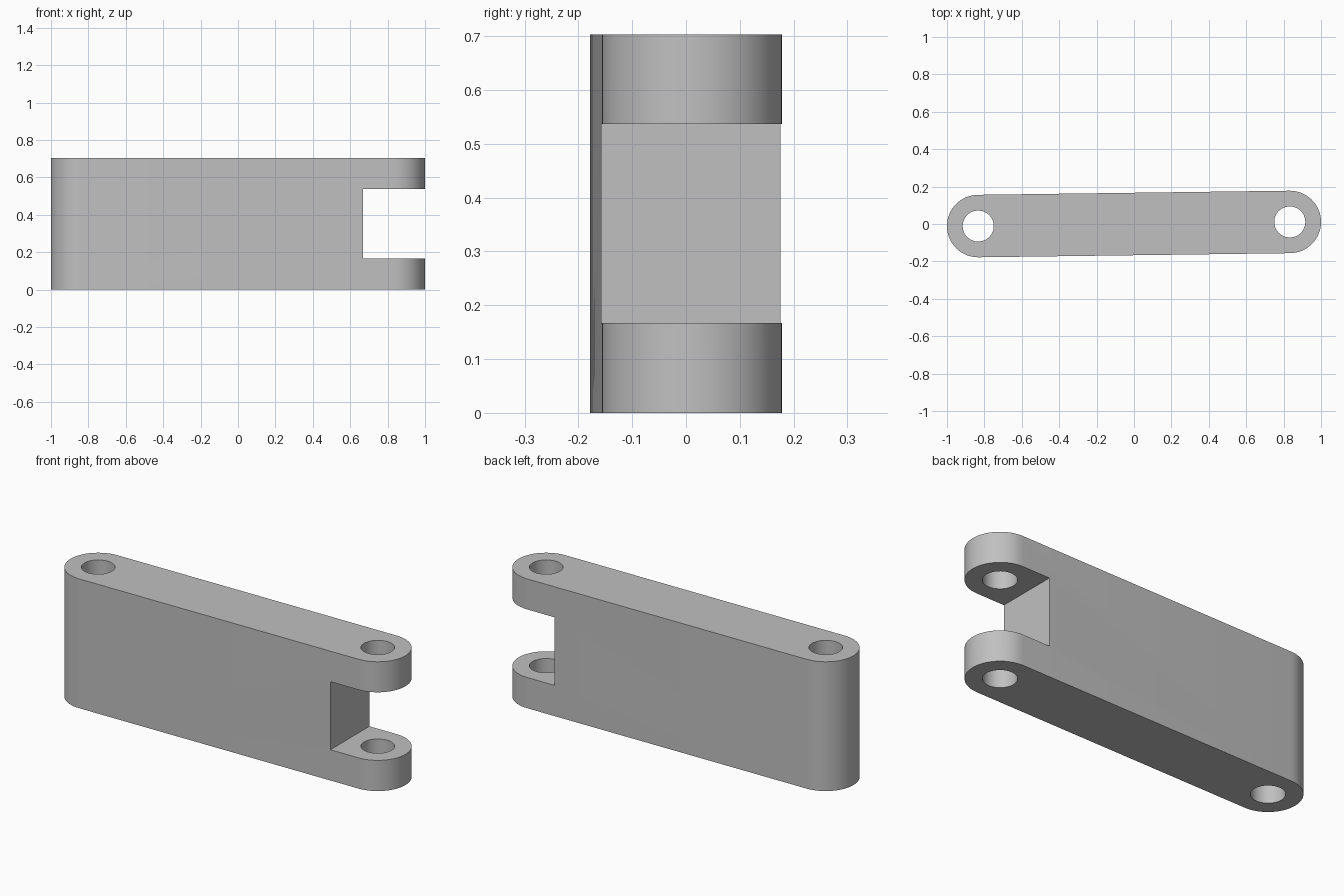
import bpy, bmesh, math
from mathutils import Matrix

cube = bpy.data.objects.get("Cube")
if cube:
    bpy.data.objects.remove(cube, do_unlink=True)

PIN = (0.833, 0.011)      # pin centre; the other end is its mirror through the origin
RADIUS, BORE = 0.167, 0.083
HEIGHT, SLOT_LOW, SLOT_HIGH, SLOT_X = 0.703, 0.167, 0.537, 0.667

grey = bpy.data.materials.new("light grey")
grey.use_nodes = True
colour = (0.53, 0.53, 0.53, 1)
grey.diffuse_color = colour
grey.node_tree.nodes["Principled BSDF"].inputs["Base Color"].default_value = colour


def make_object(name, bm):
    bmesh.ops.recalc_face_normals(bm, faces=bm.faces)
    mesh = bpy.data.meshes.new(name)
    bm.to_mesh(mesh)
    bm.free()
    mesh.materials.append(grey)
    ob = bpy.data.objects.new(name, mesh)
    bpy.context.collection.objects.link(ob)
    return ob


# Link body: a slightly tilted stadium outline, extruded upward
tilt = math.atan2(PIN[1], PIN[0])
steps = 32
bm = bmesh.new()
outline = []
for side in (1, -1):
    start = tilt - side * math.pi / 2
    for i in range(steps + 1):
        a = tilt - math.pi / 2 + math.pi * i / steps + (0 if side == 1 else math.pi)
        outline.append(bm.verts.new((side * PIN[0] + RADIUS * math.cos(a),
                                     side * PIN[1] + RADIUS * math.sin(a), 0)))
base = bm.faces.new(outline)
top = bmesh.ops.extrude_face_region(bm, geom=[base])["geom"]
bmesh.ops.translate(bm, vec=(0, 0, HEIGHT),
                    verts=[v for v in top if isinstance(v, bmesh.types.BMVert)])
link = make_object("link_arm", bm)

# Cutters: two pin bores and the fork slot
cutters = []
for name, side in (("left_bore_cutter", 1), ("right_bore_cutter", -1)):
    bm = bmesh.new()
    bmesh.ops.create_cone(bm, cap_ends=True, segments=48, radius1=BORE, radius2=BORE,
                          depth=2, matrix=Matrix.Translation((side * PIN[0], side * PIN[1], 0)))
    cutters.append(make_object(name, bm))
bm = bmesh.new()
bmesh.ops.create_cube(bm, size=1)
bmesh.ops.scale(bm, vec=(1, 1, SLOT_HIGH - SLOT_LOW), verts=bm.verts)
bmesh.ops.translate(bm, vec=(SLOT_X + 0.5, 0, (SLOT_LOW + SLOT_HIGH) / 2), verts=bm.verts)
cutters.append(make_object("fork_slot_cutter", bm))

for cutter in cutters:
    cutter.hide_render = True
    mod = link.modifiers.new(cutter.name, "BOOLEAN")
    mod.operation = "DIFFERENCE"
    mod.solver = "EXACT"
    mod.object = cutter

# Bake the cuts, then drop the cutters
bpy.context.view_layer.update()
result = bpy.data.meshes.new_from_object(
    link.evaluated_get(bpy.context.evaluated_depsgraph_get()))
link.modifiers.clear()
link.data = result
for cutter in cutters:
    bpy.data.objects.remove(cutter, do_unlink=True)

# Smooth round ends and bores, sharp rims
bpy.ops.object.select_all(action="DESELECT")
link.select_set(True)
bpy.context.view_layer.objects.active = link
bpy.ops.object.shade_smooth_by_angle(angle=math.radians(30))
